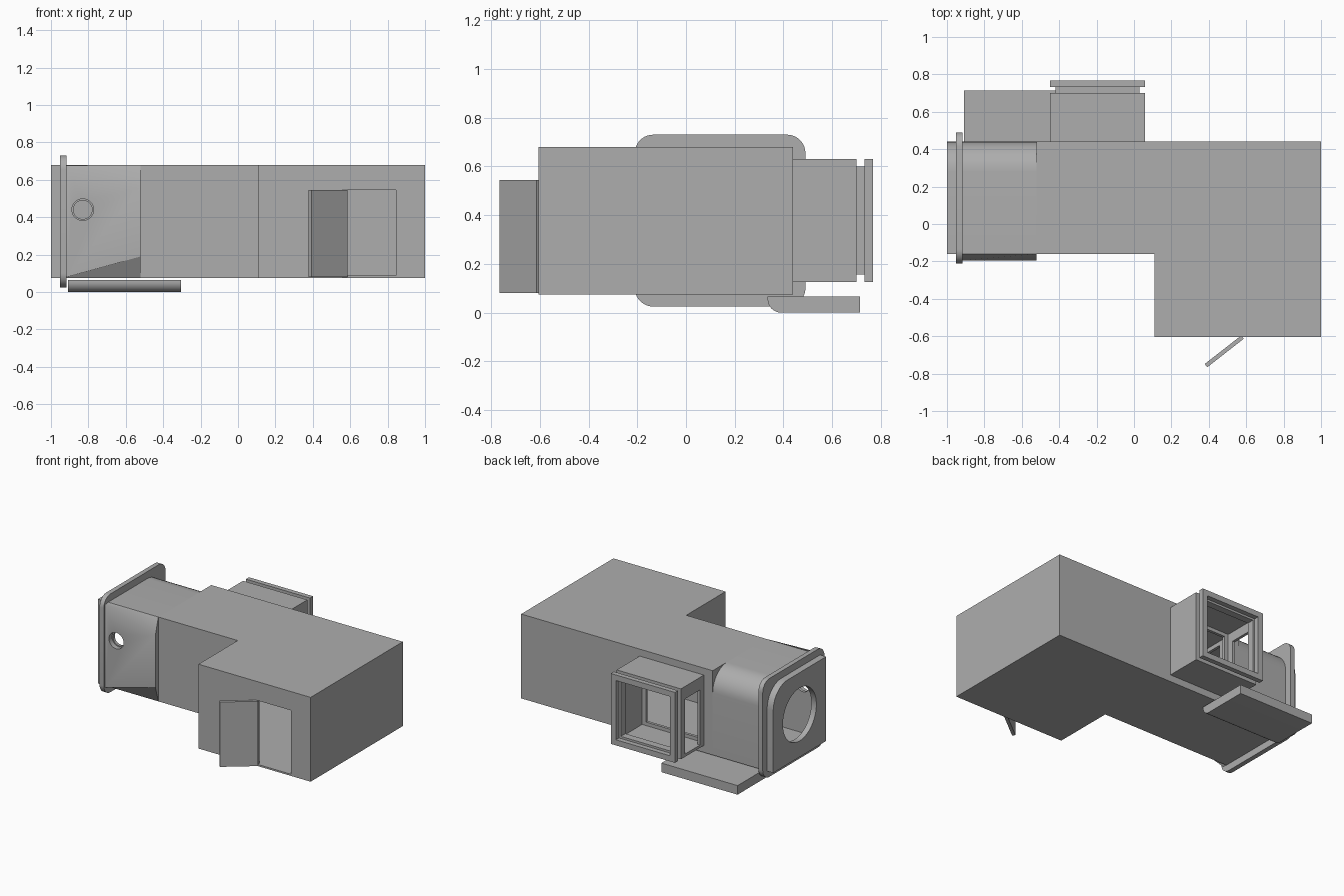
import bpy, bmesh, math

if "Cube" in bpy.data.objects:
    bpy.data.objects.remove(bpy.data.objects["Cube"])

shell_grey = bpy.data.materials.new("shell_grey")
shell_grey.diffuse_color = (0.42, 0.42, 0.42, 1)
shell_grey.use_nodes = True
shell_grey.node_tree.nodes["Principled BSDF"].inputs["Base Color"].default_value = shell_grey.diffuse_color


def finish(name, bm):
    bmesh.ops.recalc_face_normals(bm, faces=bm.faces)
    me = bpy.data.meshes.new(name)
    bm.to_mesh(me)
    bm.free()
    ob = bpy.data.objects.new(name, me)
    bpy.context.collection.objects.link(ob)
    me.materials.append(shell_grey)
    return ob


def prism(name, pts, axis, a, b):
    """Extrude a 2D outline along an axis from a to b."""
    place = {'X': lambda p, t: (t, p[0], p[1]),
             'Y': lambda p, t: (p[0], t, p[1]),
             'Z': lambda p, t: (p[0], p[1], t)}[axis]
    bm = bmesh.new()
    lo = [bm.verts.new(place(p, a)) for p in pts]
    hi = [bm.verts.new(place(p, b)) for p in pts]
    bm.faces.new(lo)
    bm.faces.new(hi)
    n = len(pts)
    for i in range(n):
        j = (i + 1) % n
        bm.faces.new((lo[i], lo[j], hi[j], hi[i]))
    return finish(name, bm)


def rect(u0, u1, v0, v1, radii=(0, 0, 0, 0)):
    """Rectangle outline; radii run low-left, low-right, top-right, top-left."""
    pts = []
    for k, r in enumerate(radii):
        u = u1 - r if k in (1, 2) else u0 + r
        v = v1 - r if k in (2, 3) else v0 + r
        steps = 10 if r else 0
        for s in range(steps + 1):
            ang = math.pi + math.pi / 2 * (k + s / max(steps, 1))
            pts.append((u + r * math.cos(ang), v + r * math.sin(ang)))
    return pts


def circle(u, v, r, n=40):
    return [(u + r * math.cos(2 * math.pi * i / n),
             v + r * math.sin(2 * math.pi * i / n)) for i in range(n)]


def box(name, x0, x1, y0, y1, z0, z1):
    return prism(name, rect(x0, x1, y0, y1), 'Z', z0, z1)


def cut(ob, *cutters):
    """Subtract each cutter and remove it."""
    for c in cutters:
        m = ob.modifiers.new("cut", 'BOOLEAN')
        m.operation, m.solver, m.object = 'DIFFERENCE', 'EXACT', c
        with bpy.context.temp_override(object=ob, active_object=ob):
            bpy.ops.object.modifier_apply(modifier=m.name)
        bpy.data.objects.remove(c, do_unlink=True)
    return ob


W = 0.02  # wall thickness
Z0, Z1 = 0.075, 0.68

# L-shaped hollow hall with doorway and side passages
outer = [(-.52, -.16), (.11, -.16), (.11, -.605), (1, -.605), (1, .44), (-.52, .44)]
inner = [(-.52 + W, -.16 + W), (.11 + W, -.16 + W), (.11 + W, -.605 + W),
         (1 - W, -.605 + W), (1 - W, .44 - W), (-.52 + W, .44 - W)]
hall = prism("main_hall", outer, 'Z', Z0, Z1)
cut(hall,
    prism("hall_room", inner, 'Z', Z0 + 0.012, Z1 - W),
    box("doorway", .58, .845, -.7, -.55, Z0 + 0.012, .545),
    box("rear_passage", -.40, .01, .35, .5, .17, .585),
    box("dock_passage", -.6, -.45, -.1, .27, .12, .63))

# Docking tunnel with a rounded rear top edge
dock = prism("dock_tunnel", rect(-.16, .44, Z0, Z1, (0, 0, .16, 0)), 'X', -1, -.52)
cut(dock,
    prism("dock_room", rect(-.16 + W, .44 - W, Z0 + W, Z1 - W, (0, 0, .14, 0)),
        'X', -.96, -.4),
    prism("hatch_hole", circle(.14, .38, .19), 'X', -1.1, -.9),
    prism("port_hole", circle(-.83, .44, .05), 'Y', -.3, -.1))

# Rounded collar around the dock
collar = prism("dock_collar", rect(-.21, .49, .025, .73, (.075,) * 4), 'X', -.952, -.918)
cut(collar, prism("collar_hole", rect(-.15, .43, .085, .67, (0, 0, .15, 0)), 'X', -1.1, -.8))

# Tapered front panel of the dock with a porthole
bm = bmesh.new()
rings = []
for x, lo, hi in ((-.918, .08, .675), (-.52, .19, .56)):
    rings.append([bm.verts.new((x, y, z)) for y, z in
                  ((-.16, Z0), (-.195, lo), (-.195, hi), (-.16, Z1))])
bm.faces.new(rings[0])
bm.faces.new(rings[1])
for i in range(4):
    j = (i + 1) % 4
    bm.faces.new((rings[0][i], rings[0][j], rings[1][j], rings[1][i]))
panel = finish("dock_front_panel", bm)
cut(panel, prism("panel_hole", circle(-.83, .44, .058), 'Y', -.3, -.1))

# Rear vestibule: room, narrow neck and square frame
vestibule = box("rear_vestibule", -.45, .06, .44, .70, .125, .63)
cut(vestibule,
    box("vestibule_room", -.45 + W, .06 - W, .43, .70 - W, .125 + W, .63 - W),
    box("window_cut", -.395, .005, .6, .8, .18, .575),
    box("side_door_cut", -.5, -.4, .485, .655, .145, .54))
neck = box("vestibule_neck", -.42, .03, .70, .732, .157, .60)
cut(neck, box("neck_cut", -.395, .005, .6, .8, .18, .575))
frame = box("vestibule_frame", -.45, .06, .732, .767, .125, .63)
cut(frame, box("frame_cut", -.41, .02, .6, .9, .165, .59))

# Rear landing platform with a rounded inner lower edge
prism("landing_platform", rect(.335, .715, 0, .065, (.055, 0, 0, 0)), 'X', -.91, -.305)

# Open door leaf swung out from the doorway
hx, hy, ex, ey, t = .58, -.605, .385, -.757, .011
d = math.hypot(ex - hx, ey - hy)
nx, ny = -(ey - hy) / d * t, (ex - hx) / d * t
prism("open_door", [(hx + nx, hy + ny), (ex + nx, ey + ny),
                    (ex - nx, ey - ny), (hx - nx, hy - ny)], 'Z', .08, .545)

# Smooth the rounded parts, keep edges sharp
bpy.ops.object.select_all(action='SELECT')
bpy.context.view_layer.objects.active = hall
bpy.ops.object.shade_smooth_by_angle(angle=math.radians(30))
